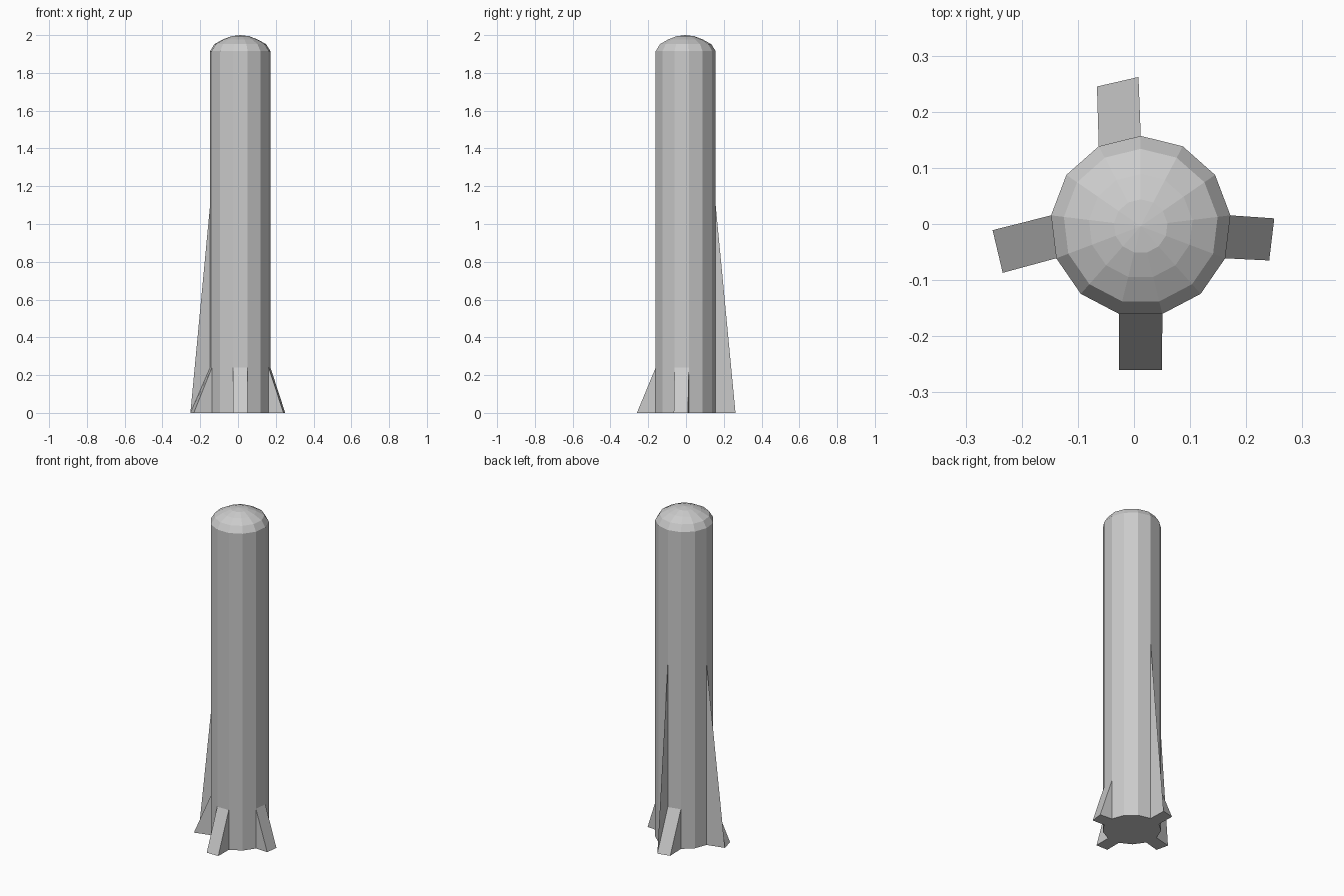
import bpy, math

if "Cube" in bpy.data.objects:
    bpy.data.objects.remove(bpy.data.objects["Cube"])

SIDES = 13
CX, CY = 0.012, -0.004
RADIUS = 0.161
FIN_TOP = 0.24
BLADE_TOP = 1.1


def rim(i, z, r=RADIUS):
    """Point on the body outline at corner i."""
    a = math.radians(90) + i * math.tau / SIDES
    return (CX + r * math.cos(a), CY + r * math.sin(a), z)


def add_mesh(name, verts, faces):
    mesh = bpy.data.meshes.new(name)
    mesh.from_pydata(verts, [], faces)
    mesh.update()
    obj = bpy.data.objects.new(name, mesh)
    bpy.context.collection.objects.link(obj)
    return obj


# Body: 13-sided shaft with a faceted dome on top
profile = [(RADIUS, 0.0), (RADIUS, 1.915), (0.138, 1.952),
           (0.093, 1.977), (0.048, 1.994)]
verts = [rim(i, z, r) for r, z in profile for i in range(SIDES)]
tip = len(verts)
verts.append((CX, CY, 2.0))
faces = [tuple(reversed(range(SIDES)))]
for k in range(len(profile) - 1):
    for i in range(SIDES):
        j = (i + 1) % SIDES
        a, b = k * SIDES, (k + 1) * SIDES
        faces.append((a + i, a + j, b + j, b + i))
last = tip - SIDES
for i in range(SIDES):
    faces.append((last + i, last + (i + 1) % SIDES, tip))
add_mesh("body", verts, faces)


# Fins: wedges growing from four body sides; two have a tall side blade
def add_fin(name, i, outer_a, outer_b, tall):
    verts = [rim(i, 0), rim(i + 1, 0), (*outer_b, 0), (*outer_a, 0),
             rim(i, FIN_TOP), rim(i + 1, FIN_TOP),
             rim(i, BLADE_TOP if tall else FIN_TOP)]
    faces = [(0, 1, 2, 3), (3, 2, 5, 4), (1, 5, 2)]
    faces.append((0, 3, 6) if tall else (0, 3, 4))
    add_mesh(name, verts, faces)


add_fin("back_fin", 0, (0.008, 0.262), (-0.066, 0.245), True)
add_fin("left_fin", 3, (-0.252, -0.011), (-0.234, -0.087), True)
add_fin("front_fin", 6, (-0.027, -0.26), (0.05, -0.26), False)
add_fin("right_fin", 9, (0.241, -0.065), (0.25, 0.01), False)
